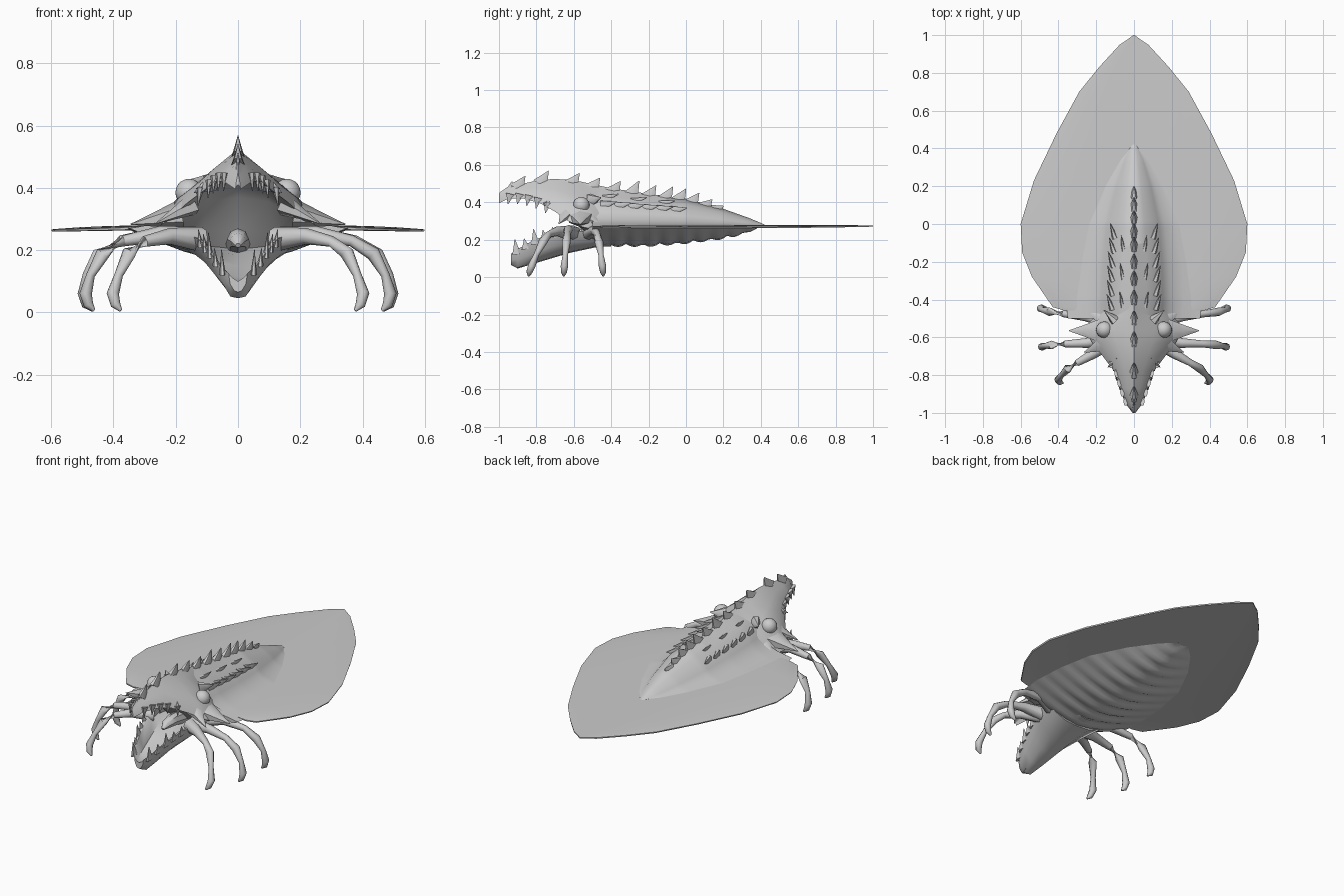
import bpy, bmesh, math
from mathutils import Vector

hide = bpy.data.materials.new("pale grey hide")
hide.diffuse_color = (0.6, 0.6, 0.6, 1)


def finish(name, bm, angle=40):
    bmesh.ops.remove_doubles(bm, verts=bm.verts, dist=0.0003)
    bmesh.ops.recalc_face_normals(bm, faces=bm.faces)
    me = bpy.data.meshes.new(name)
    bm.to_mesh(me)
    bm.free()
    ob = bpy.data.objects.new(name, me)
    bpy.context.collection.objects.link(ob)
    me.materials.append(hide)
    bpy.ops.object.select_all(action='DESELECT')
    ob.select_set(True)
    bpy.context.view_layer.objects.active = ob
    bpy.ops.object.shade_smooth_by_angle(angle=math.radians(angle))
    return ob


def bridge(bm, rings):
    """Join closed rings of points into a capped skin."""
    vs = [[bm.verts.new(p) for p in r] for r in rings]
    n = len(vs[0])
    for a, b in zip(vs, vs[1:]):
        for i in range(n):
            bm.faces.new((a[i], a[(i + 1) % n], b[(i + 1) % n], b[i]))
    bm.faces.new(vs[0])
    bm.faces.new(vs[-1])


def loft(name, sections, angle=40):
    """sections: (y, half profile from top centre to bottom centre), mirrored in x."""
    bm = bmesh.new()
    rings = []
    for y, half in sections:
        ring = half + [(-x, z) for x, z in reversed(half[1:-1])]
        rings.append([(x, y, z) for x, z in ring])
    bridge(bm, rings)
    return finish(name, bm, angle)


def tube(bm, path, radii, sides=8, flat=1.0):
    pts = [Vector(p) for p in path]
    rings = []
    for i, p in enumerate(pts):
        d = (pts[min(i + 1, len(pts) - 1)] - pts[max(i - 1, 0)]).normalized()
        ref = Vector((1, 0, 0)) if abs(d.x) < 0.8 else Vector((0, 0, 1))
        u = (ref - d * ref.dot(d)).normalized()
        v = d.cross(u)
        rings.append([p + radii[i] * (u * flat * math.cos(2 * math.pi * k / sides)
                      + v * math.sin(2 * math.pi * k / sides)) for k in range(sides)])
    bridge(bm, rings)


def spikes(name, items, mirror=False, flat=0.6):
    """items: (base, tip, radius) cones with a slight taper curve."""
    bm = bmesh.new()
    for base, tip, r in items:
        for s in ((1, -1) if mirror else (1,)):
            b = Vector((base[0] * s, base[1], base[2]))
            t = Vector((tip[0] * s, tip[1], tip[2]))
            tube(bm, [b, b.lerp(t, 0.5), t], [r, r * 0.5, 0.002], 6, flat)
    return finish(name, bm, 55)


def lerp_table(table, t):
    table = sorted(table)
    for a, b in zip(table, table[1:]):
        if t <= b[0]:
            f = (t - a[0]) / (b[0] - a[0])
            return [p + (q - p) * f for p, q in zip(a[1:], b[1:])]
    return list(table[-1][1:])


# Broad leaf-shaped wing fin, rim turned down a little
outline = [(-0.458, 0.37), (-0.44, 0.43), (-0.28, 0.54), (-0.15, 0.592), (0.0, 0.60), (0.23, 0.53),
           (0.48, 0.41), (0.70, 0.29), (0.83, 0.185), (0.95, 0.075), (0.98, 0.03), (1.0, 0.004)]
us = [0, 0.25, 0.5, 0.7, 0.85, 0.95, 1]
wing = []
for y, w in outline:
    top = [(u * w, 0.281 - 0.024 * w * u ** 4 - 0.004 * max(y, 0)) for u in us]
    wing.append((y, top + [(x * 0.995, z - 0.007) for x, z in reversed(top)]))
loft("wing_fin", wing)

# Humped trunk with a ribbed belly that fades into the wing
#         y      a      top    bottom
trunk = [(-0.50, 0.14, 0.485, 0.165), (-0.40, 0.145, 0.475, 0.165), (-0.2, 0.14, 0.445, 0.165),
         (0.0, 0.125, 0.42, 0.18), (0.2, 0.085, 0.365, 0.205), (0.34, 0.045, 0.315, 0.235),
         (0.42, 0.012, 0.281, 0.268)]
body = []
for i in range(47):
    y = -0.50 + 0.02 * i
    a, zt, zb = lerp_table(trunk, y)
    h = zt - 0.275
    rib = 0.016 * abs(math.sin(math.pi * (y + 0.5) / 0.09)) * min(1, (0.42 - y) * 6)
    zb = zb + 0.012 - rib
    d = 0.268 - zb
    body.append((y, [(0, zt), (0.45 * a, zt - 0.22 * h), (0.85 * a, zt - 0.42 * h), (1.05 * a, zt - 0.63 * h),
                     (1.3 * a, zt - 0.82 * h), (1.8 * a, zt - 0.95 * h), (2.5 * a, 0.27), (1.8 * a, zb + 0.62 * d),
                     (1.2 * a, zb + 0.32 * d), (0.55 * a, zb + 0.08 * d), (0, zb)]))
loft("body", body, 60)

# Head and arched upper jaw, flaring into the cheeks
#        y     w      top    edge   palate
skull = [(-1.0, 0.008, 0.45, 0.395, 0.41), (-0.95, 0.045, 0.485, 0.42, 0.45), (-0.87, 0.075, 0.50, 0.42, 0.455),
         (-0.78, 0.105, 0.52, 0.395, 0.45), (-0.70, 0.165, 0.525, 0.35, 0.43), (-0.63, 0.22, 0.52, 0.30, 0.37),
         (-0.56, 0.26, 0.51, 0.27, 0.26), (-0.49, 0.22, 0.495, 0.255, 0.165), (-0.40, 0.16, 0.475, 0.25, 0.165)]
head = []
for y, w, zt, ze, zp in skull:
    h = zt - ze
    head.append((y, [(0, zt), (0.13 * w, zt - 0.1 * h), (0.43 * w, zt - 0.33 * h), (0.78 * w, zt - 0.63 * h), (w, ze),
                     (0.82 * w, ze + 0.2 * (zp - ze)), (0.45 * w, ze + 0.8 * (zp - ze)), (0, zp)]))
loft("head_and_upper_jaw", head, 45)

# Trough-shaped lower jaw
#       y     w      rim    bottom floor
chin = [(-0.48, 0.19, 0.24, 0.16, 0.21), (-0.62, 0.16, 0.25, 0.13, 0.185), (-0.72, 0.125, 0.235, 0.10, 0.15),
        (-0.82, 0.092, 0.195, 0.07, 0.115), (-0.90, 0.058, 0.15, 0.046, 0.095), (-0.935, 0.03, 0.125, 0.065, 0.10)]
loft("lower_jaw", [(y, [(0, f), (0.55 * w, f + 0.01), (0.86 * w, r - 0.005), (w, r),
                        (0.85 * w, r - 0.55 * (r - b)), (0.42 * w, b + 0.005), (0, b)])
                   for y, w, r, b, f in chin], 45)

# Tongue
bm = bmesh.new()
tube(bm, [(0, -0.52, 0.22), (0, -0.62, 0.235), (0, -0.68, 0.23), (0, -0.71, 0.215)],
     [0.04, 0.035, 0.025, 0.008], 8)
finish("tongue", bm)

# Jagged teeth along both jaws
upper, lower = [], []
for i in range(5):
    y = -0.94 + 0.05 * i
    w, zt, ze, zp = lerp_table(skull, y)
    upper.append(((w * 0.9, y, ze + 0.025), (w * 0.95, y - 0.012, ze - 0.03), 0.026))
for i in range(5):
    y = -0.905 + 0.05 * i
    w, r, b, f = lerp_table(chin, y)
    size = 0.055 if i in (0, 2) else 0.03
    lower.append(((w * 0.92, y, r - 0.025), (w * 0.98, y - 0.01, r + size), 0.028))
spikes("upper_teeth", upper, True, 0.5)
spikes("lower_teeth", lower, True, 0.4)

# Saw-toothed row of back-swept dorsal spines
crest = [(-0.93, 0.512), (-0.86, 0.54), (-0.735, 0.568), (-0.57, 0.555), (-0.46, 0.53), (-0.35, 0.513),
         (-0.25, 0.515), (-0.16, 0.49), (-0.07, 0.483), (0.0, 0.473), (0.07, 0.45), (0.14, 0.415),
         (0.20, 0.38)]
ridge = []
for y, z in crest:
    zt = lerp_table(skull, y - 0.03)[1] if y < -0.45 else lerp_table(trunk, y - 0.04)[1]
    snout = y < -0.9
    ridge.append(((0, y - (0.015 if snout else 0.045), zt - 0.025), (0, y, z), 0.03 if snout else 0.05))
spikes("dorsal_spines", ridge, False, 0.45)

# Low back-swept spines along the shoulders of the trunk
side = []
for i in range(6):
    y = -0.40 + 0.075 * i
    a, zt, zb = lerp_table(trunk, y)
    h = zt - 0.275
    side.append(((0.78 * a, y - 0.05, zt - 0.46 * h), (1.0 * a, y + 0.03, zt - 0.36 * h), 0.03))
    if i % 2 == 0:
        side.append(((0.4 * a, y - 0.04, zt - 0.28 * h), (0.52 * a, y + 0.04, zt - 0.15 * h), 0.024))
spikes("flank_spines", side, True)

# Cheek horns and brow spikes
spikes("cheek_horns", [
    ((0.18, -0.565, 0.315), (0.345, -0.565, 0.283), 0.07), ((0.15, -0.63, 0.345), (0.265, -0.68, 0.285), 0.05),
    ((0.15, -0.51, 0.31), (0.25, -0.46, 0.28), 0.05), ((0.08, -0.70, 0.42), (0.14, -0.76, 0.385), 0.035),
    ((0.10, -0.51, 0.41), (0.16, -0.455, 0.425), 0.04)], True, 0.7)

# Eyes
for s, label in ((1, "right"), (-1, "left")):
    bm = bmesh.new()
    bmesh.ops.create_uvsphere(bm, u_segments=16, v_segments=10, radius=0.044)
    bmesh.ops.translate(bm, verts=bm.verts, vec=(0.157 * s, -0.56, 0.385))
    finish(label + "_eye", bm, 60)

# Six jointed legs with curled claws
legs = {
    "front_leg": [(0.12, -0.62, 0.235), (0.22, -0.69, 0.245), (0.30, -0.735, 0.228), (0.35, -0.765, 0.19),
                  (0.383, -0.80, 0.12), (0.402, -0.825, 0.06), (0.393, -0.838, 0.025), (0.376, -0.842, 0.006)],
    "middle_leg": [(0.12, -0.60, 0.235), (0.25, -0.63, 0.252), (0.365, -0.635, 0.23), (0.435, -0.64, 0.188),
                   (0.473, -0.645, 0.12), (0.489, -0.65, 0.06), (0.48, -0.653, 0.025), (0.462, -0.654, 0.006)],
    "rear_leg": [(0.12, -0.53, 0.23), (0.25, -0.49, 0.25), (0.375, -0.475, 0.23), (0.447, -0.465, 0.185),
                 (0.485, -0.455, 0.12), (0.495, -0.447, 0.06), (0.486, -0.443, 0.025), (0.466, -0.442, 0.006)]}
for name, path in legs.items():
    for s, label in ((1, "right_"), (-1, "left_")):
        bm = bmesh.new()
        tube(bm, [(x * s, y, z) for x, y, z in path],
             [0.04, 0.026, 0.018, 0.023, 0.014, 0.02, 0.016, 0.005], 8)
        finish(label + name, bm, 60)
